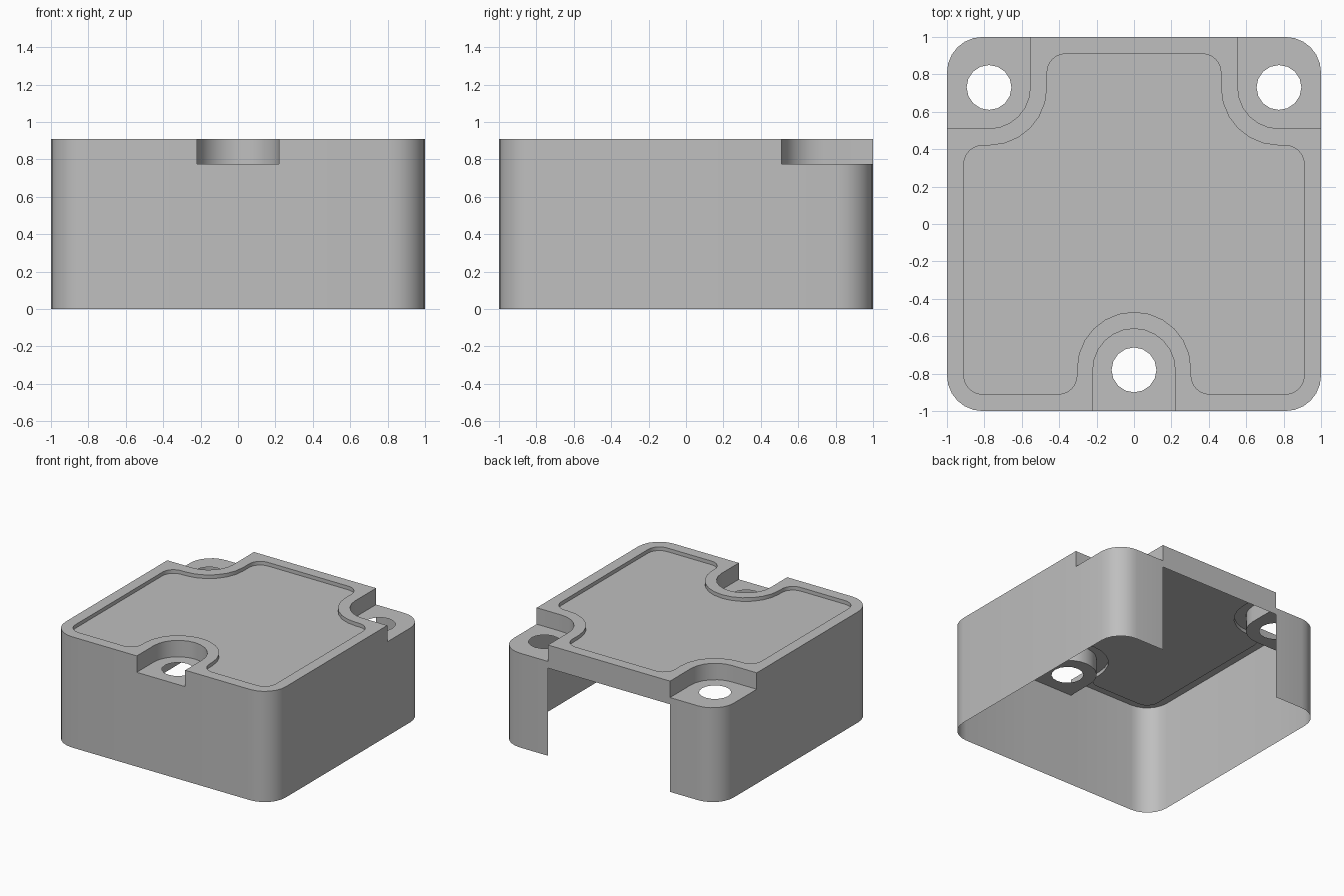
import bpy, bmesh, math
from mathutils import Vector

if "Cube" in bpy.data.objects:
    bpy.data.objects.remove(bpy.data.objects["Cube"])

TOP, PAD, LINTEL, RECESS = 0.91, 0.775, 0.72, 0.88

grey = bpy.data.materials.new("light grey")
grey.use_nodes = True
grey.diffuse_color = (0.52, 0.52, 0.52, 1)
grey.node_tree.nodes["Principled BSDF"].inputs["Base Color"].default_value = grey.diffuse_color


def mirrored(half):
    """Close a half outline by mirroring it across x = 0."""
    return half + [(-x, y, r) for x, y, r in reversed(half)]


def rounded(corners, steps=6):
    """Outline from right-angled corners (x, y, fillet radius)."""
    pts = []
    for i, (x, y, r) in enumerate(corners):
        p = Vector((x, y))
        u = (Vector(corners[i - 1][:2]) - p).normalized()
        v = (Vector(corners[(i + 1) % len(corners)][:2]) - p).normalized()
        angles = [math.pi / 2 * k / steps for k in range(steps + 1)] if r else [0]
        for a in angles:
            q = p + r * (u + v - v * math.cos(a) - u * math.sin(a))
            if not pts or (q - pts[-1]).length > 1e-4:
                pts.append(q)
    if (pts[0] - pts[-1]).length < 1e-4:
        pts.pop()
    return pts


def circle(x, y, r, n=16):
    return [Vector((x + r * math.cos(math.tau * k / n), y + r * math.sin(math.tau * k / n)))
            for k in range(n)]


def band(bm, pts, lo, hi, closed=True):
    """Vertical wall along an outline."""
    low = [bm.verts.new((p.x, p.y, lo)) for p in pts]
    high = [bm.verts.new((p.x, p.y, hi)) for p in pts]
    for i in range(len(pts) if closed else len(pts) - 1):
        j = (i + 1) % len(pts)
        bm.faces.new((low[i], high[i], high[j], low[j]))


def sheet(bm, loops, z):
    """Flat face at height z; loops after the first are holes."""
    edges = []
    for pts in loops:
        vs = [bm.verts.new((p.x, p.y, z)) for p in pts]
        edges += [bm.edges.new((vs[i - 1], vs[i])) for i in range(len(vs))]
    res = bmesh.ops.triangle_fill(bm, edges=edges, use_beauty=True, normal=(0, 0, 1))
    for f in res["geom"]:
        if isinstance(f, bmesh.types.BMFace):
            f.normal_update()
            if f.normal.z < 0:
                f.normal_flip()


def finish(name, bm):
    bmesh.ops.remove_doubles(bm, verts=bm.verts, dist=1e-4)
    mesh = bpy.data.meshes.new(name)
    bm.to_mesh(mesh)
    bm.free()
    mesh.materials.append(grey)
    obj = bpy.data.objects.new(name, mesh)
    bpy.context.collection.objects.link(obj)
    bpy.ops.object.select_all(action="DESELECT")
    obj.select_set(True)
    bpy.context.view_layer.objects.active = obj
    bpy.ops.object.shade_smooth_by_angle(angle=math.radians(35))


# Outlines: full body, notched top, and the recess inset from the notched top
body = rounded(mirrored([(.555, 1, 0), (1, 1, .19), (1, .51, 0), (1, -1, .19), (.22, -1, 0)]))
notched = rounded(mirrored([(.555, 1, 0), (.555, .51, .22), (1, .51, 0),
                            (1, -1, .19), (.22, -1, 0), (.22, -.56, .22)]))
inset = rounded(mirrored([(.465, .91, .1), (.465, .42, .31), (.91, .42, .1),
                          (.91, -.91, .1), (.305, -.91, .1), (.305, -.47, .305)]))

# Walls: open at the back, with a lintel above the opening and notches on top
bm = bmesh.new()
band(bm, body, 0, LINTEL, closed=False)
band(bm, body, LINTEL, PAD)
band(bm, notched, PAD, TOP)
finish("walls", bm)

# Raised rim around the recess
bm = bmesh.new()
sheet(bm, [notched, inset], TOP)
finish("top_rim", bm)

# Recessed panel and its small step
bm = bmesh.new()
sheet(bm, [inset], RECESS)
band(bm, inset, TOP, RECESS)
finish("recessed_panel", bm)

# Screw pads with through holes
for name, side in (("left", 1), ("right", -1)):
    pad = [(.555, 1, 0), (1, 1, .19), (1, .51, 0), (.555, .51, .22)]
    bm = bmesh.new()
    sheet(bm, [rounded([(side * x, y, r) for x, y, r in pad]), circle(side * .775, .73, .12)], PAD)
    finish("back_" + name + "_screw_pad", bm)

bm = bmesh.new()
front = mirrored([(.22, -.56, .22), (.22, -1, 0)])
sheet(bm, [rounded(front), circle(0, -.78, .12)], PAD)
finish("front_screw_pad", bm)
